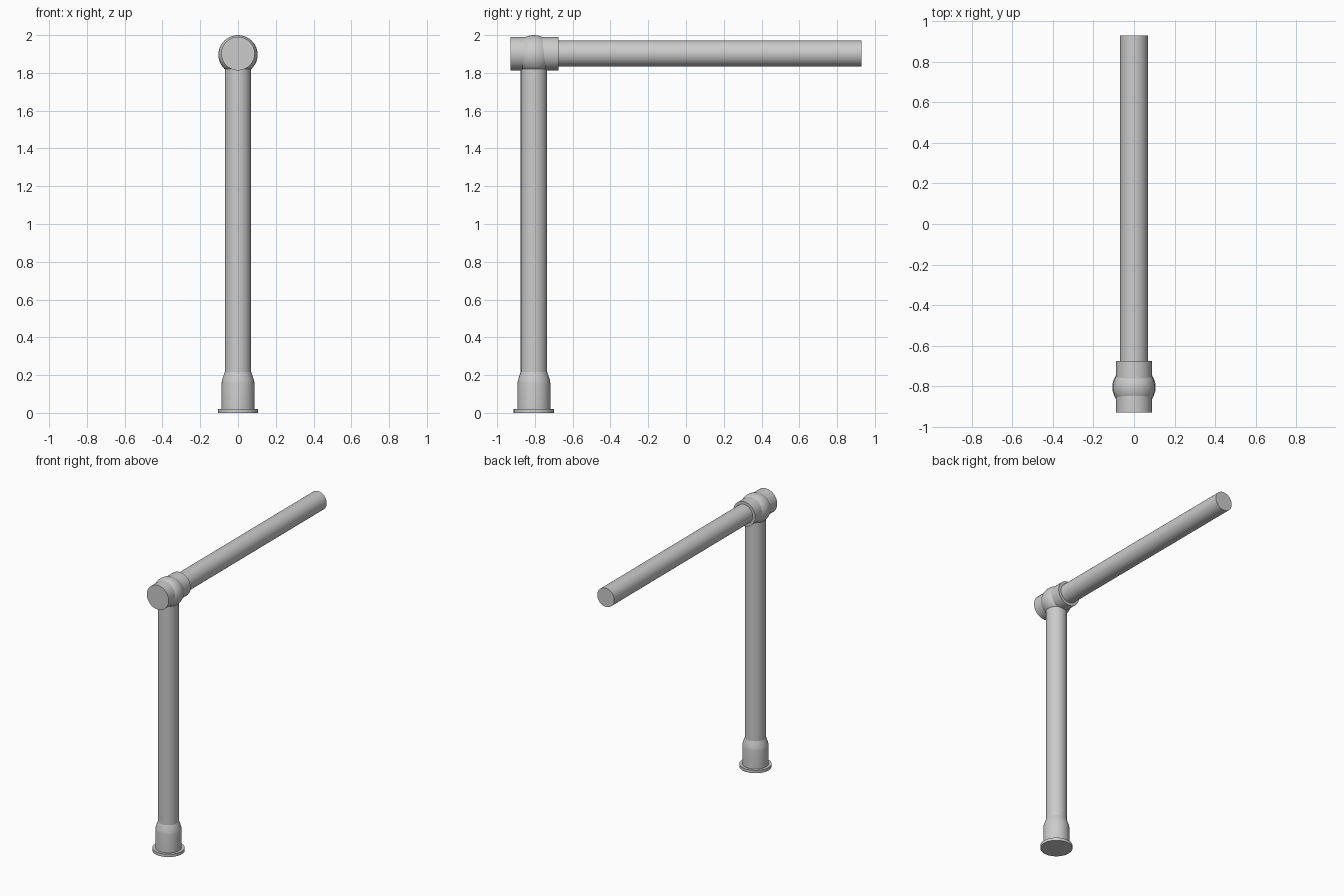
import bpy, bmesh, math
from mathutils import Matrix

if "Cube" in bpy.data.objects:
    bpy.data.objects.remove(bpy.data.objects["Cube"])

SIDES = 32
POST_Y, RAIL_Z = -0.805, 1.902


def finish(name, bm, matrix):
    bmesh.ops.transform(bm, matrix=matrix, verts=bm.verts)
    bmesh.ops.recalc_face_normals(bm, faces=bm.faces)
    mesh = bpy.data.meshes.new(name)
    bm.to_mesh(mesh)
    bm.free()
    obj = bpy.data.objects.new(name, mesh)
    bpy.context.collection.objects.link(obj)
    bpy.ops.object.select_all(action='DESELECT')
    obj.select_set(True)
    bpy.context.view_layer.objects.active = obj
    bpy.ops.object.shade_smooth_by_angle(angle=math.radians(35))
    return obj


def lathe(name, profile, matrix):
    """Turn (radius, height) points around local z and cap both ends."""
    bm = bmesh.new()
    rings = []
    for r, h in profile:
        rings.append([bm.verts.new((r * math.cos(2 * math.pi * i / SIDES),
                                    r * math.sin(2 * math.pi * i / SIDES), h))
                      for i in range(SIDES)])
    for a, b in zip(rings, rings[1:]):
        for i in range(SIDES):
            j = (i + 1) % SIDES
            bm.faces.new((a[i], a[j], b[j], b[i]))
    bm.faces.new(rings[0])
    bm.faces.new(rings[-1])
    return finish(name, bm, matrix)


upright = Matrix.Translation((0, POST_Y, 0))
# local z becomes world +y
along_y = Matrix.Translation((0, 0, RAIL_Z)) @ Matrix.Rotation(-math.pi / 2, 4, 'X')

# Upright tube with its floor socket
lathe("post", [(0.07, 0.15), (0.07, RAIL_Z)], upright)
lathe("base_socket", [(0.107, 0), (0.107, 0.021), (0.087, 0.021), (0.087, 0.155),
                      (0.085, 0.172), (0.076, 0.2), (0.07, 0.217)], upright)

# Corner fitting: horizontal sleeve with a ball in the middle
lathe("corner_sleeve", [(0.089, -0.93), (0.089, -0.675)], along_y)
ball = bmesh.new()
bmesh.ops.create_uvsphere(ball, u_segments=SIDES, v_segments=20, radius=0.104)
finish("corner_ball", ball, Matrix.Translation((0, POST_Y, 1.896)))

# Horizontal rail
lathe("rail", [(0.069, -0.8), (0.069, 0.93)], along_y)
